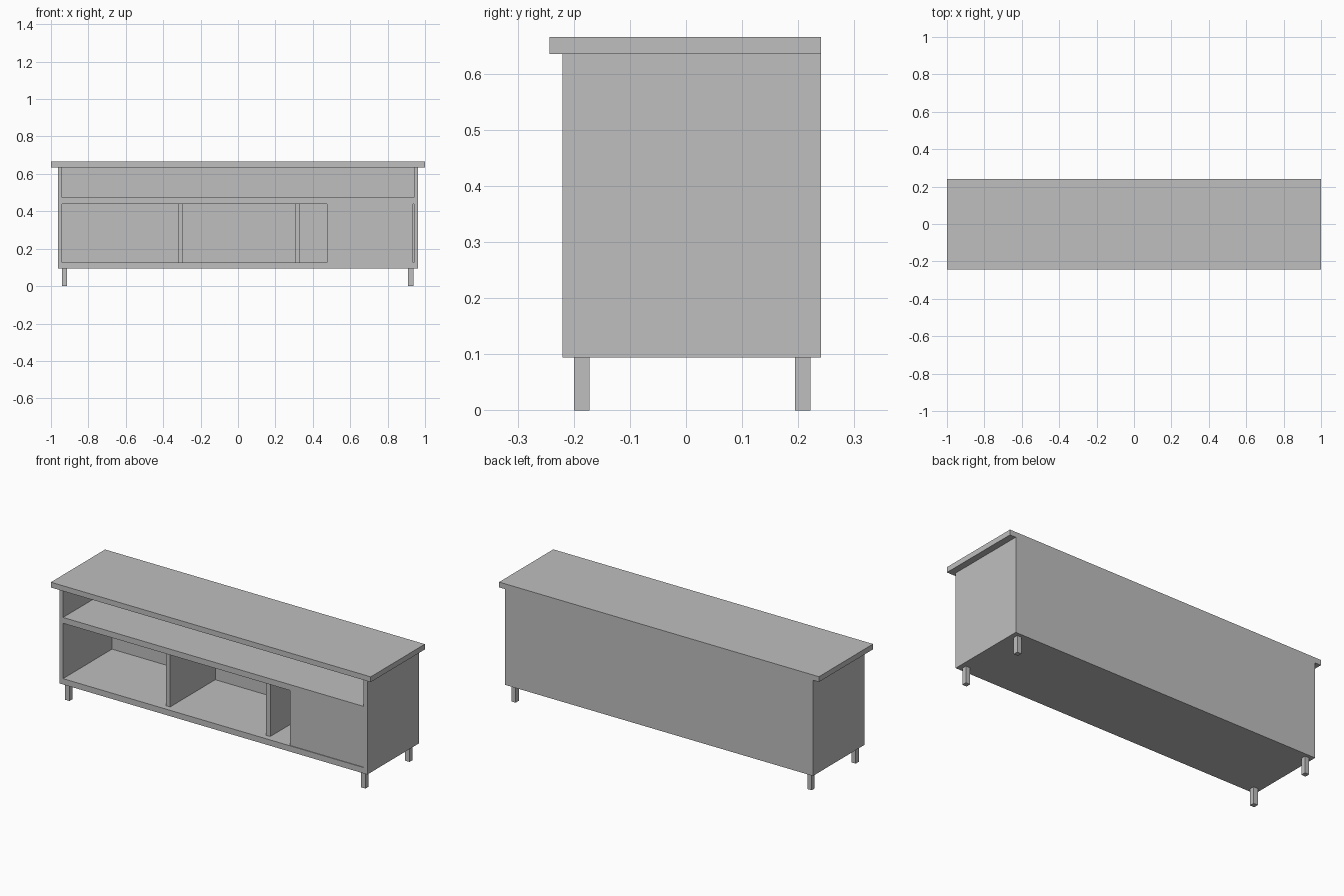
import bpy

# Remove the default cube
if "Cube" in bpy.data.objects:
    bpy.data.objects.remove(bpy.data.objects["Cube"], do_unlink=True)

# Single plain finish
GREY = (0.52, 0.52, 0.52, 1.0)
finish = bpy.data.materials.new("light_grey")
finish.use_nodes = True
finish.diffuse_color = GREY
finish.node_tree.nodes["Principled BSDF"].inputs["Base Color"].default_value = GREY


def board(name, x, y, z):
    """Box spanning the given (low, high) range on each axis."""
    spans = (x, y, z)
    bpy.ops.mesh.primitive_cube_add(size=1, location=[sum(s) / 2 for s in spans])
    obj = bpy.context.object
    obj.name = name
    obj.scale = [s[1] - s[0] for s in spans]
    bpy.ops.object.transform_apply(location=False, rotation=False, scale=True)
    obj.data.materials.append(finish)
    return obj


OUTER, INNER = 0.963, 0.94
FRONT, BACK = -0.22, 0.241
BACK_INNER = 0.217
BASE, FLOOR, SHELF, DECK, LID, TOP = 0.094, 0.127, 0.44, 0.473, 0.635, 0.665

# Carcass
board("table_top", (-1, 1), (-0.243, BACK), (LID, TOP))
board("bottom_panel", (-INNER, INNER), (FRONT, BACK_INNER), (BASE, FLOOR))
board("middle_shelf", (-INNER, INNER), (FRONT, BACK_INNER), (SHELF, DECK))
board("back_panel", (-INNER, INNER), (BACK_INNER, BACK), (BASE, LID))
board("left_side_panel", (INNER, OUTER), (FRONT, BACK), (BASE, LID))
board("right_side_panel", (-OUTER, -INNER), (FRONT, BACK), (BASE, LID))

# Dividers set back behind the sliding door
for name, x in (("right_divider", -0.321), ("left_divider", 0.305)):
    board(name, (x, x + 0.027), (FRONT + 0.034, BACK_INNER), (FLOOR, SHELF))

# Sliding door
board("sliding_door", (0.476, 0.936), (FRONT + 0.004, FRONT + 0.03), (FLOOR, SHELF))

# Legs
for side, x in (("right", -0.941), ("left", 0.91)):
    for end, y in (("front", -0.2), ("back", 0.194)):
        board(f"{end}_{side}_leg", (x, x + 0.027), (y, y + 0.028), (0, BASE))
